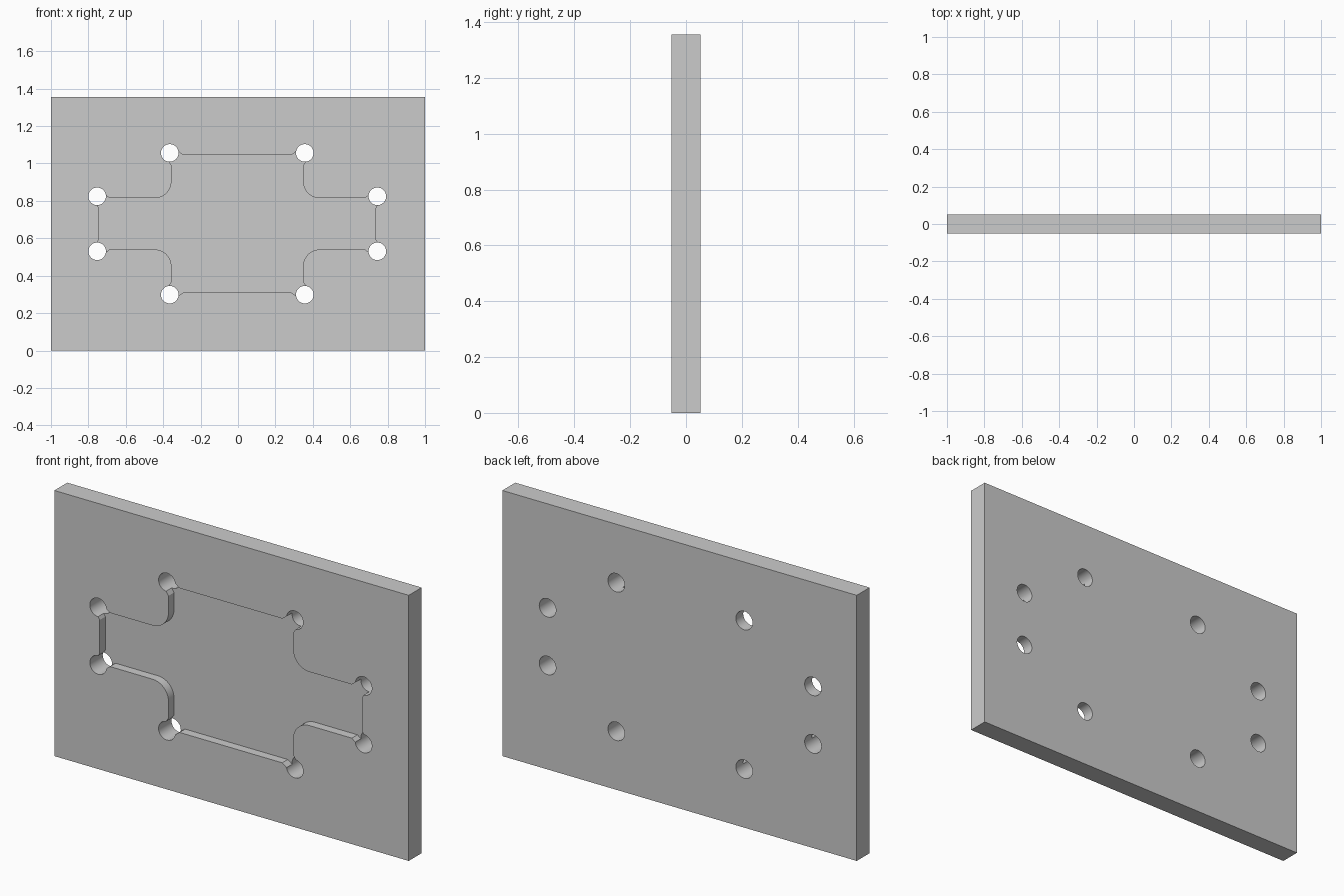
import bpy, bmesh
from math import cos, sin, pi

if "Cube" in bpy.data.objects:
    bpy.data.objects.remove(bpy.data.objects["Cube"])

W, T, H = 2.0, 0.104, 1.355
CX, CZ = -0.004, H / 2
POCKET_DEPTH = 0.045
HOLE_R = 0.047


def prism(name, outline, y0, y1):
    """Extrude an (x, z) outline from y0 to y1."""
    bm = bmesh.new()
    face = bm.faces.new([bm.verts.new((x, y0, z)) for x, z in outline])
    out = bmesh.ops.extrude_face_region(bm, geom=[face])
    moved = [g for g in out["geom"] if isinstance(g, bmesh.types.BMVert)]
    bmesh.ops.translate(bm, verts=moved, vec=(0, y1 - y0, 0))
    bmesh.ops.recalc_face_normals(bm, faces=bm.faces)
    mesh = bpy.data.meshes.new(name)
    bm.to_mesh(mesh)
    bm.free()
    ob = bpy.data.objects.new(name, mesh)
    bpy.context.collection.objects.link(ob)
    return ob


def cut(target, cutter):
    """Subtract the cutter, then delete it."""
    cutter.hide_render = True
    mod = target.modifiers.new("cut", 'BOOLEAN')
    mod.operation, mod.solver, mod.object = 'DIFFERENCE', 'EXACT', cutter
    bpy.context.view_layer.objects.active = target
    bpy.ops.object.modifier_apply(modifier=mod.name)
    bpy.data.objects.remove(cutter)


# plate
plate = prism("plate", [(-W / 2, 0), (W / 2, 0), (W / 2, H), (-W / 2, H)],
              -T / 2, T / 2)

# one quarter of the cross pocket: flared into each hole, rounded inner corner
inner_hole, outer_hole = (0.361, 0.379), (0.749, 0.147)
r = 0.09
arc = [(0.352 + r - r * cos(a), 0.137 + r - r * sin(a))
       for a in (i * pi / 2 / 10 for i in range(11))]
quarter = ([(0.290, 0.368), (0.320, 0.390), inner_hole, (0.369, 0.338),
            (0.352, 0.312)] + arc +
           [(0.683, 0.137), (0.710, 0.158), outer_hole, (0.752, 0.105),
            (0.740, 0.085)])

# mirror the quarter round the centre
half = quarter + [(x, -z) for x, z in reversed(quarter)]
cross = half + [(-x, z) for x, z in reversed(half)]
cut(plate, prism("pocket_cutter", [(CX + x, CZ + z) for x, z in cross],
                 -T, -T / 2 + POCKET_DEPTH))

# through holes at the eight outer corners of the cross
for hx, hz in (inner_hole, outer_hole):
    for sx in (-1, 1):
        for sz in (-1, 1):
            ring = [(CX + sx * hx + HOLE_R * cos(2 * pi * i / 40),
                     CZ + sz * hz + HOLE_R * sin(2 * pi * i / 40))
                    for i in range(40)]
            cut(plate, prism("hole_cutter", ring, -T, T))

plate.select_set(True)
bpy.context.view_layer.objects.active = plate
bpy.ops.object.shade_smooth_by_angle()
